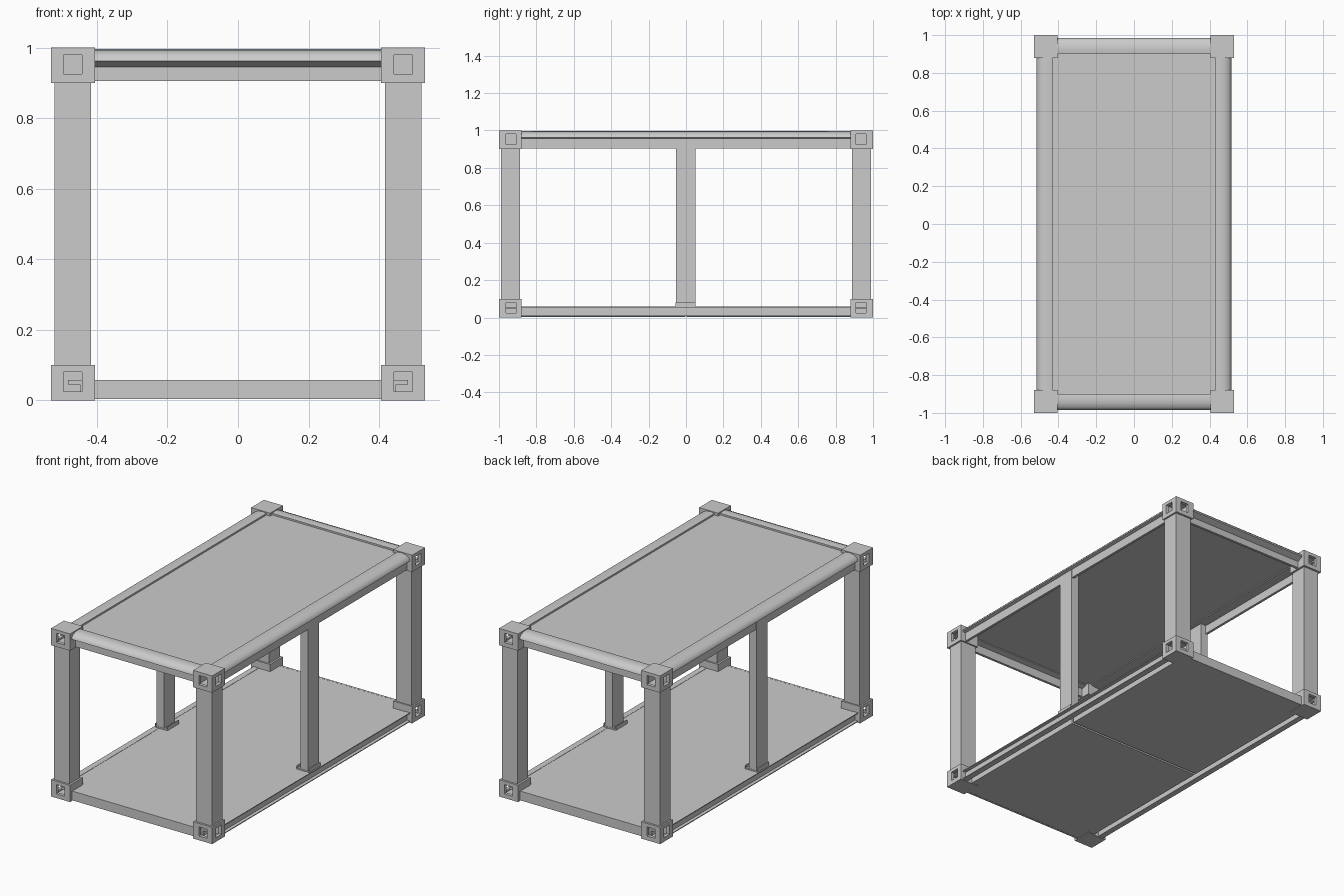
import bpy, bmesh, math
from mathutils import Matrix

cube = bpy.data.objects.get("Cube")
if cube:
    bpy.data.objects.remove(cube, do_unlink=True)

steel = bpy.data.materials.new("grey steel")
steel.use_nodes = True
GREY = (0.6, 0.6, 0.6, 1)
steel.diffuse_color = GREY
steel.node_tree.nodes["Principled BSDF"].inputs["Base Color"].default_value = GREY


def finish(name, bm):
    bmesh.ops.recalc_face_normals(bm, faces=bm.faces)
    mesh = bpy.data.meshes.new(name)
    bm.to_mesh(mesh)
    bm.free()
    mesh.materials.append(steel)
    ob = bpy.data.objects.new(name, mesh)
    bpy.context.collection.objects.link(ob)
    return ob


def box(name, x, y, z):
    """Box from three (low, high) ranges."""
    bm = bmesh.new()
    bmesh.ops.create_cube(bm, size=1)
    for v in bm.verts:
        for i, (a, b) in enumerate((x, y, z)):
            v.co[i] = (a + b) / 2 + v.co[i] * (b - a)
    return finish(name, bm)


def span(sign, a, b):
    return tuple(sorted((sign * a, sign * b)))


def beam(name, profile, offset, half, turn, smooth=False):
    """Extrude an (outward, height) profile along y, then turn it about z."""
    bm = bmesh.new()
    face = bm.faces.new([bm.verts.new((offset + u, -half, z)) for u, z in profile])
    new = bmesh.ops.extrude_face_region(bm, geom=[face])["geom"]
    bmesh.ops.translate(bm, vec=(0, 2 * half, 0),
                        verts=[v for v in new if isinstance(v, bmesh.types.BMVert)])
    bm.transform(Matrix.Rotation(math.radians(turn), 4, 'Z'))
    ob = finish(name, bm)
    if smooth:
        bpy.ops.object.select_all(action='DESELECT')
        ob.select_set(True)
        bpy.context.view_layer.objects.active = ob
        bpy.ops.object.shade_smooth_by_angle(angle=math.radians(35))


def rail_profile(inset, flange_top):
    """Rounded cap overhanging a thin flange set back by inset."""
    cap = [(-0.085, 0.962), (-0.085, 0.992), (-0.06, 0.996), (-0.035, 0.993),
           (-0.015, 0.985), (-0.003, 0.973), (0, 0.962)]
    return cap + [(-inset, flange_top), (-inset, 0.905),
                  (-inset - 0.015, 0.905), (-inset - 0.015, 0.955)]


# Shallow outward facing channel under each long side
CHANNEL = [(-0.035, 0.005), (0, 0.005), (0, 0.01), (-0.02, 0.01),
           (-0.02, 0.054), (0, 0.054), (0, 0.059), (-0.035, 0.059)]

# Rails along the sides (turn 0, 180) and ends (turn 90, 270)
for side, turn in (("left", 0), ("right", 180)):
    beam(side + "_top_rail", rail_profile(0.018, 0.957), 0.515, 0.89, turn, True)
    beam(side + "_bottom_rail", CHANNEL, 0.515, 0.89, turn)
for end, turn in (("back", 90), ("front", 270)):
    beam(end + "_top_rail", rail_profile(0.035, 0.945), 0.985, 0.415, turn, True)
    beam(end + "_bottom_rail",
         [(-0.012, 0.003), (0, 0.003), (0, 0.058), (-0.012, 0.058)], 0.98, 0.415, turn)

# Roof, and floor deck over two slabs parted by a narrow groove
box("roof_panel", (-0.44, 0.44), (-0.91, 0.91), (0.968, 0.982))
box("floor_deck", (-0.482, 0.482), (-0.97, 0.97), (0.045, 0.0575))
for sy, yn in ((1, "back"), (-1, "front")):
    box(yn + "_floor_slab", (-0.448, 0.448), span(sy, 0.006, 0.97), (0.004, 0.046))

# Hollow corner castings with square openings on the two outer faces, and posts
for sx, xn in ((1, "left"), (-1, "right")):
    for sy, yn in ((1, "back"), (-1, "front")):
        tag = yn + "_" + xn
        box(tag + "_post", span(sx, 0.417, 0.52), span(sy, 0.888, 0.988), (0.09, 0.91))
        for z0, zn in ((0, "bottom"), (0.9, "top")):
            block = box(f"{tag}_{zn}_corner_block", span(sx, 0.405, 0.53),
                        span(sy, 0.88, 1), (z0, z0 + 0.1))
            hole = (z0 + 0.025, z0 + 0.08)
            cuts = [
                (span(sx, 0.425, 0.51), span(sy, 0.9, 0.98), (z0 + 0.015, z0 + 0.088)),
                (span(sx, 0.442, 0.495), span(sy, 0.94, 1.1), hole),
                (span(sx, 0.45, 0.6), span(sy, 0.91, 0.963), hole),
            ]
            for cut in cuts:
                cutter = box("cutter", *cut)
                cutter.hide_render = True
                cutter.hide_set(True)
                mod = block.modifiers.new("opening", 'BOOLEAN')
                mod.operation = 'DIFFERENCE'
                mod.solver = 'EXACT'
                mod.object = cutter

    # Middle post standing on a foot plate with upturned lips
    box(xn + "_middle_post", span(sx, 0.45, 0.498), (-0.054, 0.05), (0.06, 0.964))
    box(xn + "_middle_foot", span(sx, 0.425, 0.508), (-0.056, 0.052), (0.058, 0.066))
    for lip, x in (("inner", 0.425), ("outer", 0.502)):
        box(f"{xn}_middle_foot_{lip}_lip", span(sx, x, x + 0.006),
            (-0.056, 0.052), (0.058, 0.08))
